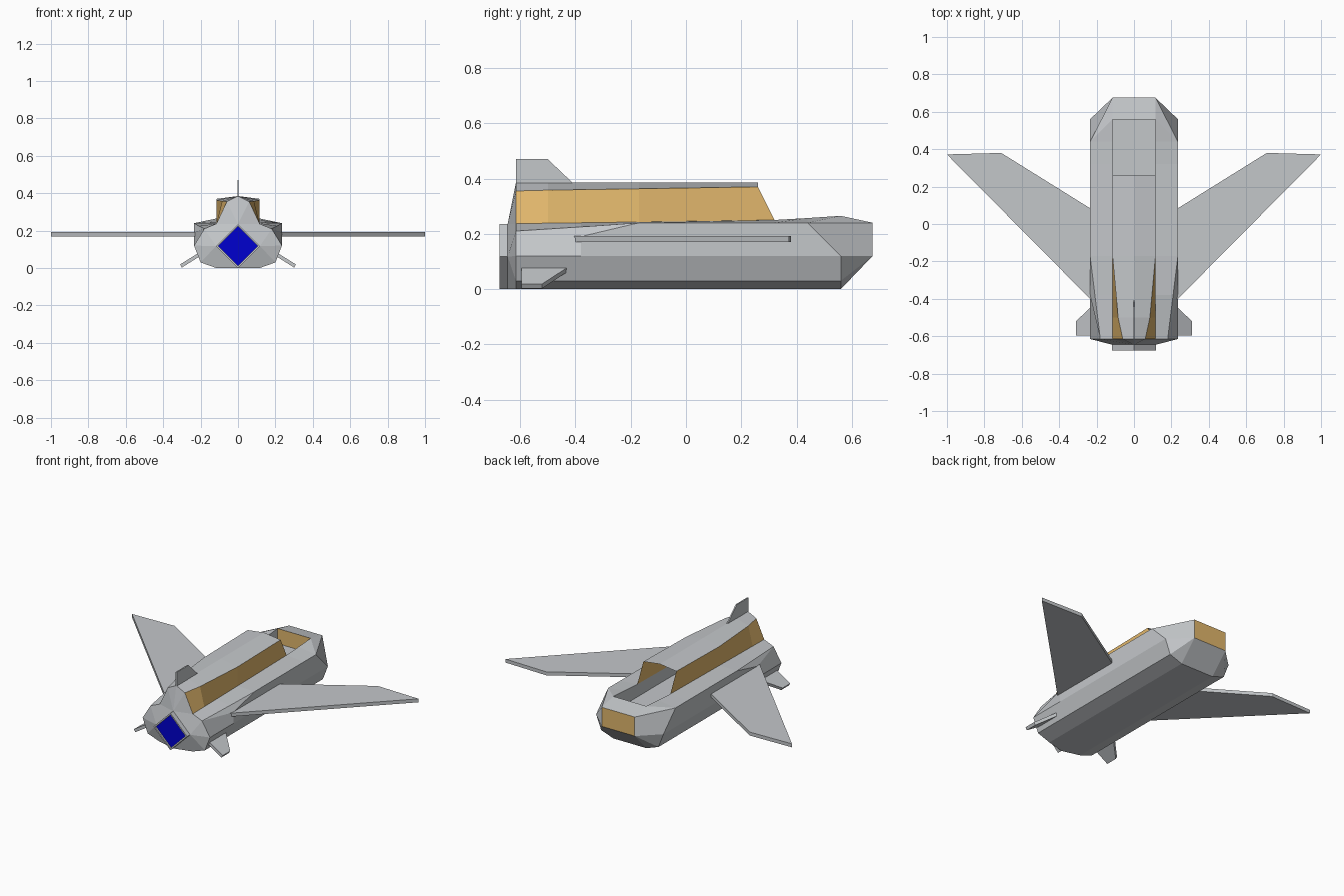
import bpy, bmesh
from mathutils import Vector

if "Cube" in bpy.data.objects:
    bpy.data.objects.remove(bpy.data.objects["Cube"])


def material(name, rgb):
    m = bpy.data.materials.new(name)
    m.use_nodes = True
    m.diffuse_color = (*rgb, 1)
    m.node_tree.nodes["Principled BSDF"].inputs["Base Color"].default_value = (*rgb, 1)
    return m


GREY = material("hull grey", (0.55, 0.57, 0.59))
GOLD = material("window gold", (0.75, 0.47, 0.15))
BLUE = material("engine blue", (0.0, 0.0, 0.62))


def face(bm, points, mat=0):
    """Add a face, dropping repeated corners."""
    pts = []
    for p in points:
        p = Vector(p)
        if all((p - q).length > 1e-5 for q in pts):
            pts.append(p)
    if len(pts) > 2:
        bm.faces.new([bm.verts.new(p) for p in pts]).material_index = mat


def mirrored(points):
    return [(-x, y, z) for x, y, z in reversed(points)]


def pair(bm, points, mat=0):
    """Add a face and its mirror image."""
    face(bm, points, mat)
    face(bm, mirrored(points), mat)


def strips(bm, stations, mats):
    """Skin neighbouring half sections on both sides."""
    for a, b in zip(stations, stations[1:]):
        for i, mat in enumerate(mats):
            pair(bm, [a[i], b[i], b[i + 1], a[i + 1]], mat)


def across(bm, a, b, mat=0):
    """Bridge an edge to its mirror image."""
    face(bm, [a, b, (-b[0], b[1], b[2]), (-a[0], a[1], a[2])], mat)


def finish(bm, name, mats):
    bmesh.ops.remove_doubles(bm, verts=bm.verts, dist=1e-5)
    bmesh.ops.recalc_face_normals(bm, faces=bm.faces)
    me = bpy.data.meshes.new(name)
    bm.to_mesh(me)
    bm.free()
    for m in mats:
        me.materials.append(m)
    ob = bpy.data.objects.new(name, me)
    bpy.context.collection.objects.link(ob)
    return ob


def slab(name, outline, offset):
    """Extrude a flat outline by an offset."""
    bm = bmesh.new()
    lower = [Vector(p) for p in outline]
    upper = [p + Vector(offset) for p in lower]
    face(bm, lower)
    face(bm, upper)
    for i in range(len(lower)):
        j = (i + 1) % len(lower)
        face(bm, [lower[i], lower[j], upper[j], upper[i]])
    return finish(bm, name, [GREY])


W, H = 0.115, 0.235          # inner and outer half widths
TAIL, BOW, TIP = -0.615, 0.56, 0.675
FLOOR = 0.17


def section(y, shoulder, edge, deck):
    """Half hull section from keel edge up to the bay rim."""
    return [(W, y, 0), (0.2, y, 0.03), (H, y, 0.12), (shoulder[0], y, shoulder[1]),
            (edge[0], y, edge[1]), (W, y, deck)]


# Hull with tapered shoulders and a faceted nose
rim = (H, 0.24)
hull = [section(TAIL, (0.18, 0.21), (0.18, 0.21), 0.237),
        section(-0.38, (H, 0.19), (0.209, 0.225), 0.24),
        section(-0.17, rim, rim, 0.243),
        section(0.32, rim, rim, 0.25),
        section(0.44, rim, rim, 0.257)]
bow = section(BOW, rim, rim, 0.265)
bow[3] = bow[4] = hull[-1][3]
low, high = (W, TIP, 0.12), (W, TIP, 0.24)
hull += [bow, [low, low, low, high, high, high]]

bm = bmesh.new()
strips(bm, hull, [0] * 5)
for a, b in zip(hull, hull[1:]):
    across(bm, a[0], b[0])
across(bm, bow[5], high)
across(bm, low, high, 1)
# Open bay inside the hull
for a, b in zip(hull[:-2], hull[1:-1]):
    fa, fb = (W, a[5][1], FLOOR), (W, b[5][1], FLOOR)
    pair(bm, [a[5], b[5], fb, fa])
    across(bm, fa, fb)
across(bm, bow[5], (W, BOW, FLOOR), 1)
finish(bm, "hull", [GREY, GOLD])

# Cabin with gold side walls and a shallow ridged roof, open at the bow end
cabin = []
for y, x, z, base in [(TAIL, 0.06, 0.355, hull[0][5]), (-0.5, 0.085, 0.358, (W, -0.5, 0.238)),
                      (-0.17, W, 0.363, hull[2][5]), (0.26, W, 0.37, hull[3][5])]:
    cabin.append([base, (x, y, z), (0, y, 0.385)])
bm = bmesh.new()
strips(bm, cabin, [1, 0])
finish(bm, "cabin", [GREY, GOLD])

# Tail bulkhead tapering to the diamond nozzle
R, CZ = 0.1175, 0.1175
END, MOUTH = -0.645, -0.675


def diamond(y, r):
    return [(0, y, CZ + r), (r, y, CZ), (0, y, CZ - r)]


top, side, bottom = diamond(END, R)
ring = [cabin[0][2], cabin[0][1]] + [hull[0][i] for i in (5, 4, 2, 1, 0)] + [(0, TAIL, 0)]
bm = bmesh.new()
strips(bm, [ring, [top, top, top, side, side, side, bottom, bottom]], [0] * 7)
finish(bm, "tail_bulkhead", [GREY])

# Nozzle box with a recessed blue face
bm = bmesh.new()
strips(bm, [diamond(END, R), diamond(MOUTH, R), diamond(MOUTH, 0.105),
            diamond(MOUTH + 0.01, 0.105)], [0, 0])
finish(bm, "nozzle", [GREY])
bm = bmesh.new()
t, s, b = diamond(MOUTH + 0.01, 0.105)
face(bm, [t, s, b, (-s[0], s[1], s[2])])
finish(bm, "engine_glow", [BLUE])

# Swept wings and angled lower fins
for sign, label in ((1, "left"), (-1, "right")):
    wing = [(0.22, -0.415), (0.22, 0.075), (0.71, 0.38), (1.0, 0.372)]
    slab(label + "_wing", [(sign * x, y, 0.17) for x, y in wing], (0, 0, 0.022))
    fin = [(0.18, -0.595, 0.078), (0.18, -0.405, 0.078), (0.3, -0.52, 0.003), (0.3, -0.595, 0.003)]
    slab(label + "_lower_fin", [(sign * x, y, z) for x, y, z in fin], (sign * 0.01, 0, 0.016))

# Upright tail fin
slab("tail_fin", [(-0.004, y, z) for y, z in
                  ((TAIL, 0.37), (TAIL, 0.47), (-0.5, 0.47), (-0.4, 0.375))], (0.008, 0, 0))
